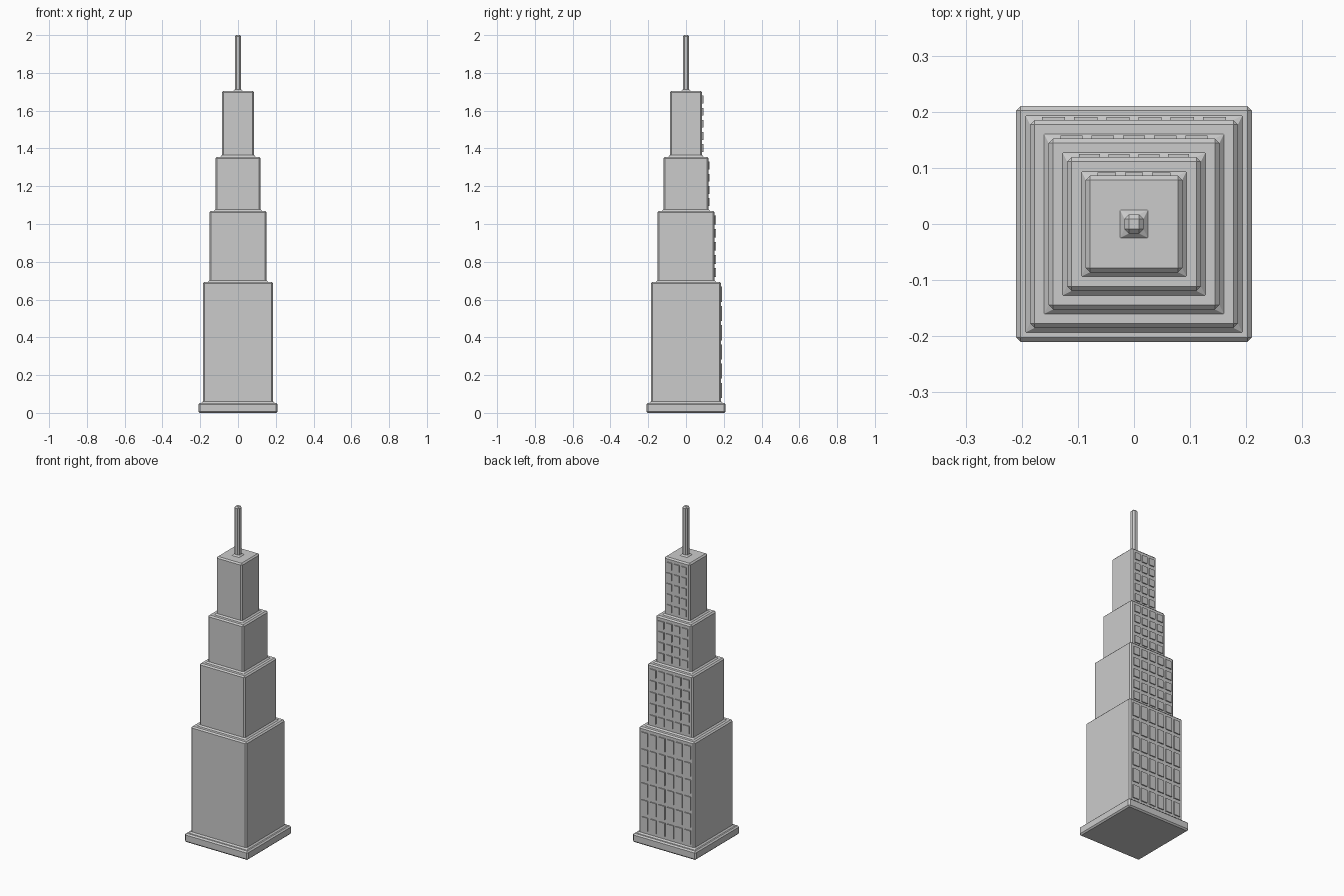
import bpy, bmesh

if "Cube" in bpy.data.objects:
    bpy.data.objects.remove(bpy.data.objects["Cube"])

# (half width, bottom z, top z) of each stacked block
TIERS = [(0.21, 0.0, 0.053), (0.185, 0.053, 0.694), (0.152, 0.694, 1.07),
         (0.119, 1.07, 1.356), (0.086, 1.356, 1.705), (0.017, 1.705, 2.0)]


def make_object(name, bm):
    bmesh.ops.recalc_face_normals(bm, faces=bm.faces)
    mesh = bpy.data.meshes.new(name)
    bm.to_mesh(mesh)
    bm.free()
    ob = bpy.data.objects.new(name, mesh)
    bpy.context.collection.objects.link(ob)
    return ob


# Stepped tower: one continuous shell, all edges chamfered
bm = bmesh.new()
rings = []
for h, z0, z1 in TIERS:
    for z in (z0, z1):
        rings.append([bm.verts.new((sx * h, sy * h, z))
                      for sx, sy in ((-1, -1), (1, -1), (1, 1), (-1, 1))])
for a, b in zip(rings, rings[1:]):
    for i in range(4):
        j = (i + 1) % 4
        bm.faces.new((a[i], a[j], b[j], b[i]))
bm.faces.new(rings[0][::-1])
bm.faces.new(rings[-1])
tower = make_object("stepped_tower", bm)
bev = tower.modifiers.new("chamfer", 'BEVEL')
bev.width = 0.008
bev.segments = 1
bev.limit_method = 'ANGLE'


# Raised window panels on the back face of each tier
def windows(name, tier, cols, rows):
    h, z0, z1 = TIERS[tier]
    bm = bmesh.new()
    px, pz = (2 * h - 0.026) / cols, (z1 - z0 - 0.03) / rows
    w, t = px - 0.016, pz - 0.022
    for c in range(cols):
        for r in range(rows):
            x = (c - (cols - 1) / 2) * px
            z = z0 + 0.015 + (r + 0.5) * pz
            for v in bmesh.ops.create_cube(bm, size=1)["verts"]:
                v.co = (x + v.co.x * w, h + 0.001 + v.co.y * 0.01, z + v.co.z * t)
    make_object(name, bm)


windows("lower_windows", 1, 6, 6)
windows("middle_windows", 2, 5, 5)
windows("upper_windows", 3, 4, 4)
windows("top_windows", 4, 3, 5)
